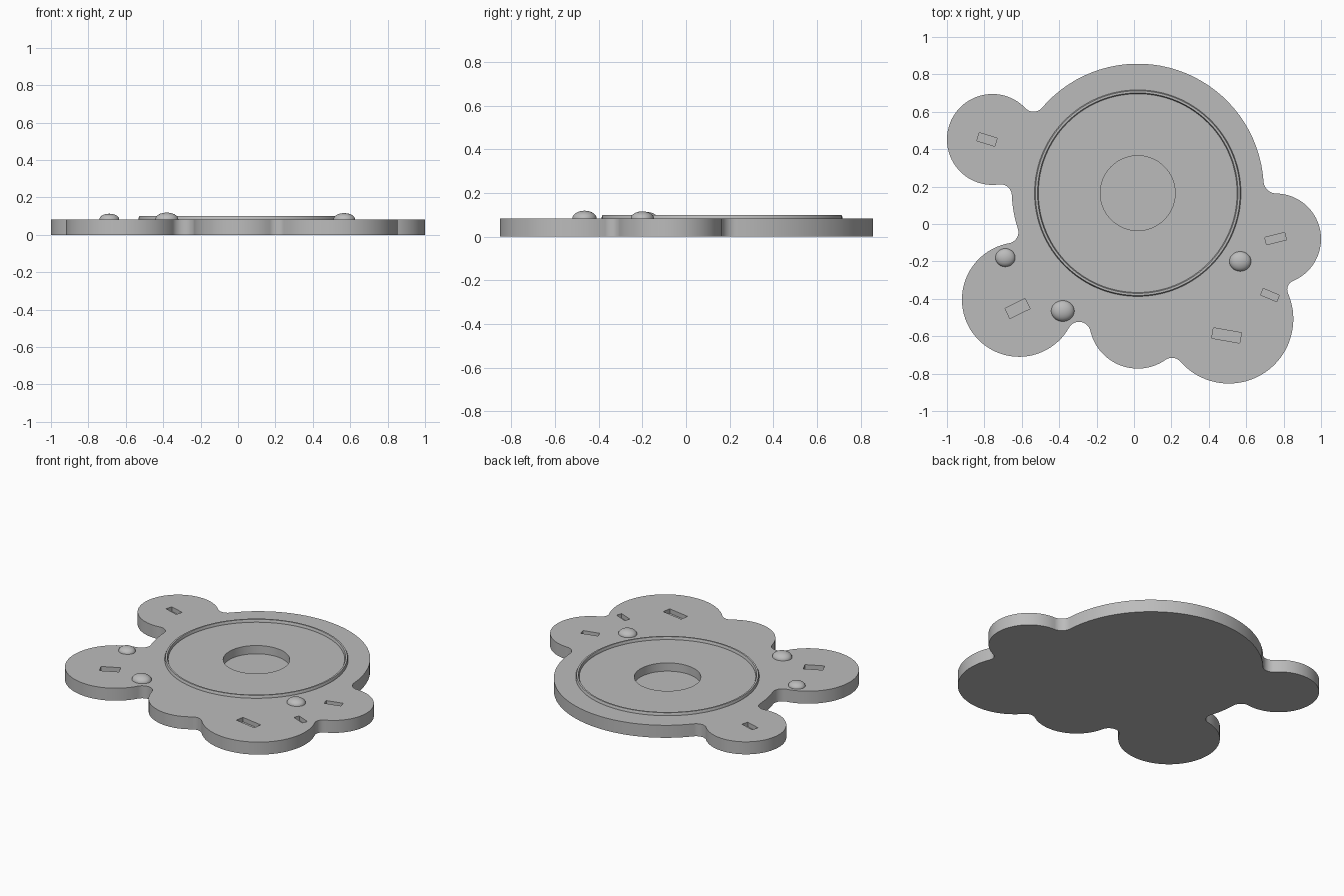
import bpy, bmesh, math
from mathutils import Vector, Matrix

if "Cube" in bpy.data.objects:
    bpy.data.objects.remove(bpy.data.objects["Cube"])

TOP = 0.083          # plate thickness
RING = (0.02, 0.165)  # centre of ring and recess

grey = bpy.data.materials.new("plain_grey")
grey.diffuse_color = (0.5, 0.5, 0.5, 1)
grey.use_nodes = True
grey.node_tree.nodes["Principled BSDF"].inputs["Base Color"].default_value = grey.diffuse_color


def finish(name, bm, smooth=True):
    bmesh.ops.recalc_face_normals(bm, faces=bm.faces)
    me = bpy.data.meshes.new(name)
    bm.to_mesh(me)
    bm.free()
    me.materials.append(grey)
    ob = bpy.data.objects.new(name, me)
    bpy.context.collection.objects.link(ob)
    return ob


def activate(ob):
    bpy.ops.object.select_all(action='DESELECT')
    ob.select_set(True)
    bpy.context.view_layer.objects.active = ob


def smooth(ob):
    activate(ob)
    bpy.ops.object.shade_smooth_by_angle(angle=math.radians(30))


# Lobes walked counterclockwise: centre x, centre y, radius, blend radius to next lobe
disc = (0.02, 0.183, 0.674)
lobes = [
    (0.757, -0.08, 0.243, 0.07),
    (*disc, 0.06),
    (-0.757, 0.452, 0.243, 0.06),
    (*disc, 0.06),
    (-0.614, -0.404, 0.306, 0.062),
    (0.02, -0.513, 0.26, 0.06),
    (0.507, -0.508, 0.345, 0.05),
]


def blend_centre(a, b):
    """Centre of the arc that touches two lobes on their outer side."""
    p, q, f = Vector(a[:2]), Vector(b[:2]), a[3]
    r1, r2, d = a[2] + f, b[2] + f, (q - p).length
    along = (r1 * r1 - r2 * r2 + d * d) / (2 * d)
    u = (q - p) / d
    return p + u * along + Vector((u.y, -u.x)) * math.sqrt(r1 * r1 - along * along)


def arc(c, r, start, end, ccw):
    """Points from the direction of start to the direction of end."""
    a0 = math.atan2(start.y - c.y, start.x - c.x)
    a1 = math.atan2(end.y - c.y, end.x - c.x)
    sweep = (a1 - a0) % math.tau if ccw else -((a0 - a1) % math.tau)
    n = max(6, math.ceil(abs(sweep) / math.radians(4)))
    return [c + r * Vector((math.cos(a0 + sweep * i / n), math.sin(a0 + sweep * i / n)))
            for i in range(n)]


# Plate: lobes joined by tangent blends, then extruded
n = len(lobes)
blends = [blend_centre(lobes[i], lobes[(i + 1) % n]) for i in range(n)]
outline = []
for i, lobe in enumerate(lobes):
    centre = Vector(lobe[:2])
    outline += arc(centre, lobe[2], blends[i - 1], blends[i], True)
    outline += arc(blends[i], lobe[3], centre, Vector(lobes[(i + 1) % n][:2]), False)

bm = bmesh.new()
base = bm.faces.new([bm.verts.new((p.x, p.y, 0)) for p in outline])
ext = bmesh.ops.extrude_face_region(bm, geom=[base], use_keep_orig=True)
bmesh.ops.translate(bm, vec=(0, 0, TOP),
                    verts=[v for v in ext['geom'] if isinstance(v, bmesh.types.BMVert)])
plate = finish("plate", bm)

# Cutters: round recess and slots (x, y, length, width, angle)
bm = bmesh.new()
bmesh.ops.create_cone(bm, cap_ends=True, segments=96, radius1=0.2, radius2=0.2, depth=0.2,
                      matrix=Matrix.Translation((*RING, TOP - 0.055 + 0.1)))
for x, y, length, width, angle in [
    (-0.786, 0.452, 0.10, 0.045, -17),
    (-0.623, -0.452, 0.12, 0.06, 26),
    (0.495, -0.596, 0.152, 0.056, -10),
    (0.727, -0.38, 0.093, 0.037, -23),
    (0.757, -0.078, 0.11, 0.04, 14),
]:
    m = (Matrix.Translation((x, y, TOP - 0.03 + 0.1))
         @ Matrix.Rotation(math.radians(angle), 4, 'Z')
         @ Matrix.Diagonal((length, width, 0.2, 1)))
    bmesh.ops.create_cube(bm, size=1, matrix=m)
cutter = finish("recess_cutter", bm)
cutter.hide_render = True

mod = plate.modifiers.new("recesses", 'BOOLEAN')
mod.operation = 'DIFFERENCE'
mod.solver = 'EXACT'
mod.object = cutter
activate(plate)
bpy.ops.object.modifier_apply(modifier=mod.name)
bpy.data.objects.remove(cutter)
smooth(plate)

# Raised ring: small bevelled section swept around the recess
section = [(0.552, TOP - 0.005), (0.552, TOP + 0.006), (0.547, 0.1),
           (0.536, 0.1), (0.531, TOP + 0.006), (0.531, TOP - 0.005)]
bm = bmesh.new()
seg = 128
rows = []
for i in range(seg):
    a = math.tau * i / seg
    rows.append([bm.verts.new((RING[0] + r * math.cos(a), RING[1] + r * math.sin(a), z))
                 for r, z in section])
for i in range(seg):
    a, b = rows[i], rows[(i + 1) % seg]
    for j in range(len(section)):
        k = (j + 1) % len(section)
        bm.faces.new((a[j], b[j], b[k], a[k]))
smooth(finish("raised_ring", bm))

# Domed studs: x, y, half width, half depth, height
for i, (x, y, rx, ry, h) in enumerate([
    (-0.688, -0.18, 0.053, 0.049, 0.03),
    (-0.381, -0.465, 0.062, 0.056, 0.036),
    (0.568, -0.20, 0.058, 0.053, 0.033),
]):
    bm = bmesh.new()
    bmesh.ops.create_uvsphere(bm, u_segments=32, v_segments=16, radius=1)
    bmesh.ops.delete(bm, geom=[v for v in bm.verts if v.co.z < -0.01], context='VERTS')
    bm.transform(Matrix.Translation((x, y, TOP)) @ Matrix.Diagonal((rx, ry, h, 1)))
    smooth(finish(f"stud_{i + 1}", bm))
